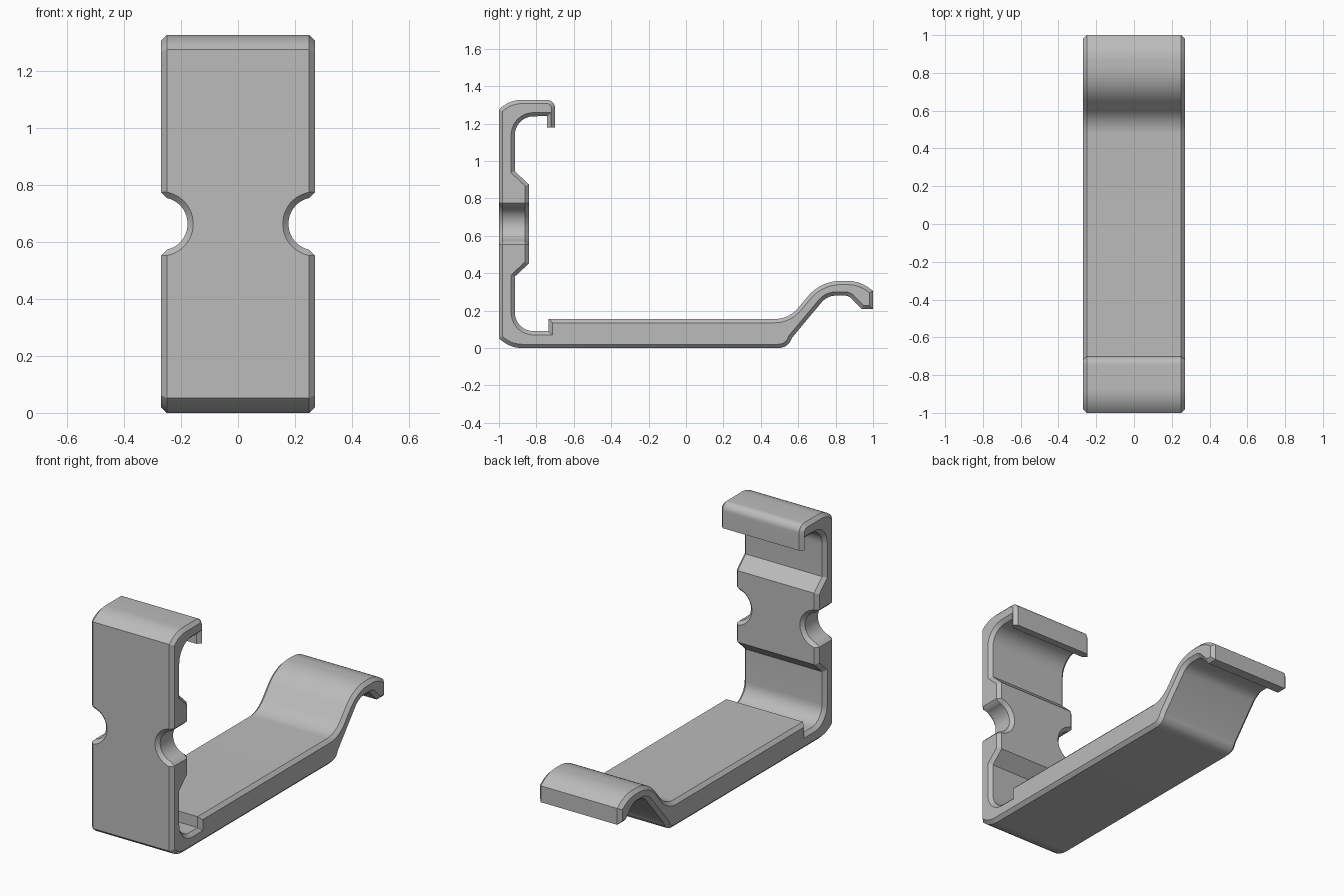
import bpy, bmesh, math
from mathutils import Vector

cube = bpy.data.objects.get("Cube")
if cube:
    bpy.data.objects.remove(cube, do_unlink=True)

HALF_WIDTH, CHAMFER, HEIGHT = 0.27, 0.02, 1.327

grey = bpy.data.materials.new("plain grey")
grey.use_nodes = True
colour = (0.5, 0.5, 0.5, 1)
grey.diffuse_color = colour
grey.node_tree.nodes["Principled BSDF"].inputs["Base Color"].default_value = colour


def rounded(corners, steps=10):
    """Turn (y, z, radius) corners into an outline with filleted corners."""
    out = []
    n = len(corners)
    for i, (y, z, r) in enumerate(corners):
        p = Vector((y, z))
        if r == 0:
            out.append(p)
            continue
        a = (Vector(corners[i - 1][:2]) - p).normalized()
        b = (Vector(corners[(i + 1) % n][:2]) - p).normalized()
        half = a.angle(b) / 2
        centre = p + (a + b).normalized() * r / math.sin(half)
        start = p + a * r / math.tan(half) - centre
        end = p + b * r / math.tan(half) - centre
        sweep = start.angle_signed(end)
        for k in range(steps + 1):
            t = -sweep * k / steps
            c, s = math.cos(t), math.sin(t)
            out.append(centre + Vector((start.x * c - start.y * s,
                                        start.x * s + start.y * c)))
    return out


def inset(points, amount, keep):
    """Mitred inset of a counter-clockwise outline; edges passing keep stay."""
    n = len(points)
    lines = []
    for i in range(n):
        p, q = points[i], points[(i + 1) % n]
        d = (q - p).normalized()
        normal = Vector((-d.y, d.x))
        lines.append((normal, normal.dot(p) + (0 if keep(p, q) else amount)))
    out = []
    for i in range(n):
        (m, e), (k, f) = lines[i - 1], lines[i]
        det = m.x * k.y - m.y * k.x
        if abs(det) < 1e-5:
            out.append(points[i] + k * amount)
        else:
            out.append(Vector(((e * k.y - f * m.y) / det, (m.x * f - k.x * e) / det)))
    return out


def loft(name, rings):
    """Skin matching rings of 3D points and cap both ends."""
    bm = bmesh.new()
    loops = [[bm.verts.new(p) for p in ring] for ring in rings]
    n = len(loops[0])
    for a, b in zip(loops, loops[1:]):
        for i in range(n):
            j = (i + 1) % n
            bm.faces.new((a[i], a[j], b[j], b[i]))
    bm.faces.new(loops[0][::-1])
    bm.faces.new(loops[-1])
    bmesh.ops.recalc_face_normals(bm, faces=bm.faces)
    mesh = bpy.data.meshes.new(name)
    bm.to_mesh(mesh)
    bm.free()
    mesh.materials.append(grey)
    obj = bpy.data.objects.new(name, mesh)
    bpy.context.collection.objects.link(obj)
    return obj


# Side profile, counter-clockwise from the lower front corner
back_half = [(-1, 0.052, 0), (-0.94, 0, 0.17)]
bump = [(-0.84, 0.452, 0), (-0.915, 0.382, 0), (-0.915, 0.09, 0.1)]
profile = back_half + [
    # hook underside
    (0.545, 0, 0.074), (0.567, 0.055, 0), (0.755, 0.28, 0.1),
    (0.87, 0.28, 0.05), (0.94, 0.208, 0), (1, 0.208, 0),
    # hook top and tray surface
    (1, 0.305, 0), (0.93, 0.359, 0.2), (0.72, 0.359, 0.23),
    (0.55, 0.155, 0.16), (-0.735, 0.155, 0), (-0.735, 0.09, 0),
]
# inner face of the post, mirrored about its middle height
profile += bump[::-1] + [(y, HEIGHT - z, r) for y, z, r in bump]
# top lip, then upper front corner
profile += [(-0.743, 1.24, 0), (-0.743, 1.18, 0), (-0.7, 1.18, 0),
            (-0.7, HEIGHT, 0.045)]
profile += [(y, HEIGHT - z, r) for y, z, r in back_half[::-1]]

outline = rounded(profile)
side = inset(outline, CHAMFER, lambda p, q: abs(p.y - 1.18) + abs(q.y - 1.18) < 0.001)
sections = [(-HALF_WIDTH, side), (CHAMFER - HALF_WIDTH, outline),
            (HALF_WIDTH - CHAMFER, outline), (HALF_WIDTH, side)]
bracket = loft("bracket", [[(x, p.x, p.y) for p in pts] for x, pts in sections])


# Round notches on both edges of the post, flared at every rim
def notch_ring(sign, y, grow):
    radius, mid = 0.093 + grow, HEIGHT / 2
    first = math.acos(-CHAMFER / radius)
    pts = []
    for k in range(25):
        a = first + (2 * math.pi - 2 * first) * k / 24
        pts.append((HALF_WIDTH + radius * math.cos(a), mid + radius * math.sin(a)))
    reach = pts[0][1] - mid + 0.05
    pts = [(0.3, mid + reach)] + pts + [(0.3, mid - reach)]
    return [(sign * x, y, z) for x, z in pts]


bpy.context.view_layer.objects.active = bracket
for sign in (-1, 1):
    cutter = loft("notch_cutter", [notch_ring(sign, y, g) for y, g in
                                   ((-1.02, 0.04), (-0.98, 0), (-0.86, 0), (-0.82, 0.04))])
    cutter.hide_render = True
    cut = bracket.modifiers.new("notch", 'BOOLEAN')
    cut.operation = 'DIFFERENCE'
    cut.solver = 'EXACT'
    cut.object = cutter
    bpy.ops.object.modifier_apply(modifier=cut.name)
    bpy.data.objects.remove(cutter, do_unlink=True)

# Smooth the curves, keep the chamfers crisp
for obj in bpy.context.selected_objects:
    obj.select_set(False)
bracket.select_set(True)
bpy.ops.object.shade_smooth_by_angle(angle=math.radians(30))
